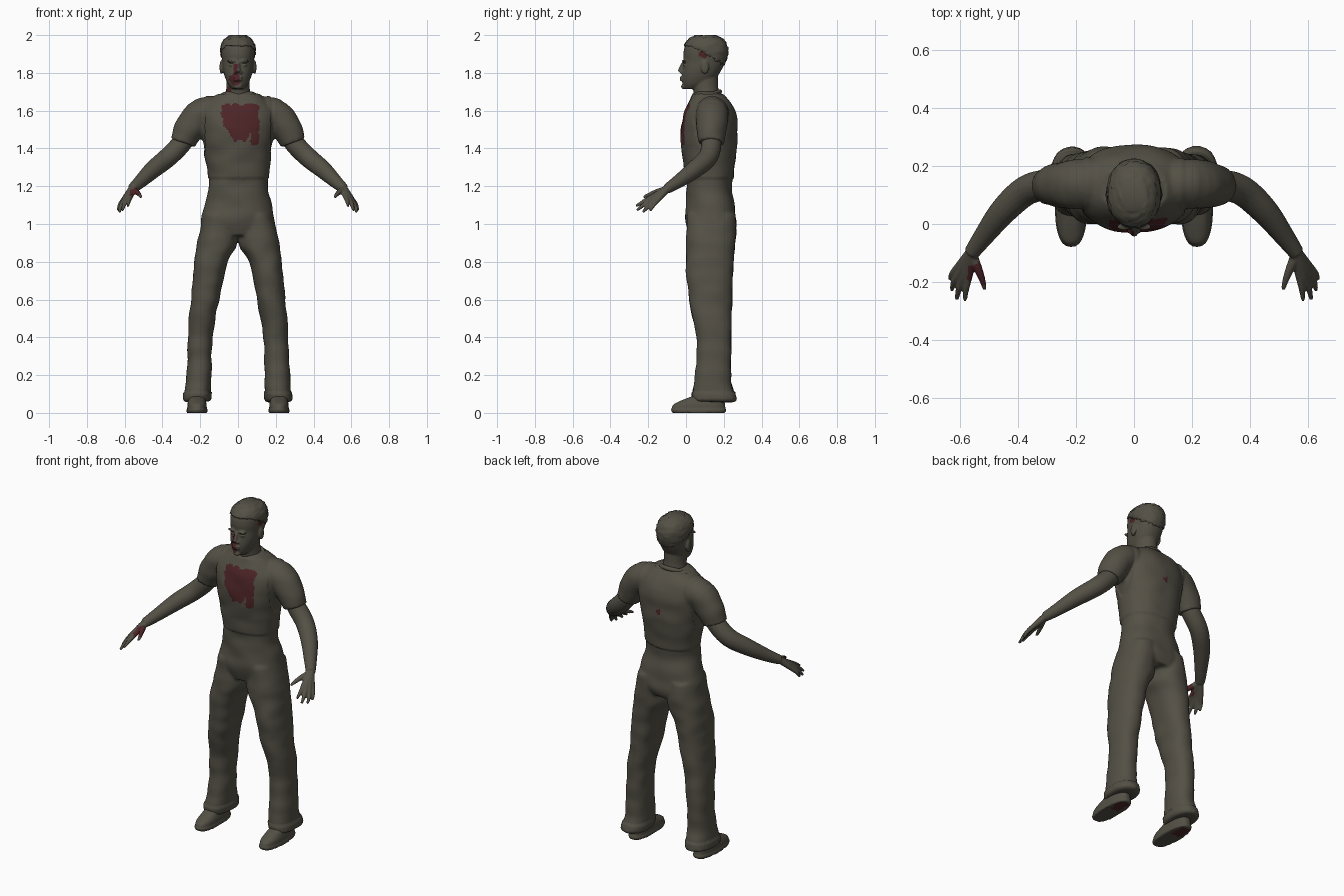
import bpy, bmesh, math, random
from mathutils import Vector, Matrix, noise

random.seed(4)
if "Cube" in bpy.data.objects:
    bpy.data.objects.remove(bpy.data.objects["Cube"])


def material(name, color):
    m = bpy.data.materials.new(name)
    m.use_nodes = True
    m.diffuse_color = color
    m.node_tree.nodes["Principled BSDF"].inputs["Base Color"].default_value = color
    return m


OLIVE = material("drab olive", (0.088, 0.080, 0.060, 1))
BLOOD = material("dried blood", (0.075, 0.018, 0.020, 1))


def spline(rows, steps=5):
    """Smooth in-between rows through the control rows."""
    out = []
    for i in range(len(rows) - 1):
        a, b, c, d = (rows[max(0, min(len(rows) - 1, i + k))] for k in (-1, 0, 1, 2))
        for s in range(steps):
            t = s / steps
            out.append([q + 0.5 * t * (r - p + t * (2*p - 5*q + 4*r - s4 + t * (3*(q - r) + s4 - p)))
                        for p, q, r, s4 in zip(a, b, c, d)])
    return out + [list(rows[-1])]


def skin_rings(bm, rings):
    loops = [[bm.verts.new(p) for p in ring] for ring in rings]
    n = len(loops[0])
    for a, b in zip(loops, loops[1:]):
        for i in range(n):
            bm.faces.new((a[i], a[(i + 1) % n], b[(i + 1) % n], b[i]))
    bm.faces.new(loops[0][::-1])
    bm.faces.new(loops[-1])


def stack(bm, rows, power=2.3, grow=0.0, n=40):
    """Upright loft; each row is z, centre x, half width, front y, back y."""
    rings = []
    for z, cx, rx, front, back in spline(rows):
        ring = []
        for i in range(n):
            a = math.tau * i / n
            c, s = math.cos(a), math.sin(a)
            px = math.copysign(abs(c) ** (2 / power), c) * (rx + grow)
            py = math.copysign(abs(s) ** (2 / power), s) * ((back - front) / 2 + grow)
            ring.append((cx + px, (front + back) / 2 + py, z))
        rings.append(ring)
    skin_rings(bm, rings)


def tube(bm, rows, n=18):
    """Loft along a path; each row is x, y, z, radius."""
    rows = spline(rows)
    pts = [Vector(r[:3]) for r in rows]
    rings = []
    side = None
    for i, p in enumerate(pts):
        d = (pts[min(i + 1, len(pts) - 1)] - pts[max(i - 1, 0)]).normalized()
        side = d.orthogonal() if side is None else side - d * side.dot(d)
        side.normalize()
        up = d.cross(side)
        rings.append([p + rows[i][3] * (side * math.cos(math.tau * k / n) + up * math.sin(math.tau * k / n))
                      for k in range(n)])
    skin_rings(bm, rings)


def ball(bm, pos, size):
    mat = Matrix.Translation(pos) @ Matrix.Diagonal((*size, 1))
    bmesh.ops.create_uvsphere(bm, u_segments=20, v_segments=12, radius=1, matrix=mat)


def flip(rows, s):
    return [(r[0] * s, *r[1:]) for r in rows]


def make(name, bm, voxel=0, smooth=2, bloody=None, shape=None):
    """Turn the pieces into one fused, smooth object and stain it by rule."""
    bmesh.ops.recalc_face_normals(bm, faces=bm.faces)
    mesh = bpy.data.meshes.new(name)
    bm.to_mesh(mesh)
    bm.free()
    ob = bpy.data.objects.new(name, mesh)
    bpy.context.scene.collection.objects.link(ob)
    if voxel:
        rm = ob.modifiers.new("fuse", 'REMESH')
        rm.mode, rm.voxel_size = 'VOXEL', voxel
        sm = ob.modifiers.new("soften", 'SMOOTH')
        sm.iterations, sm.factor = smooth, 0.5
        dg = bpy.context.evaluated_depsgraph_get()
        mesh = bpy.data.meshes.new_from_object(ob.evaluated_get(dg))
        ob.modifiers.clear()
        ob.data = mesh
        mesh.name = name
    mesh.materials.clear()
    mesh.materials.append(OLIVE)
    mesh.materials.append(BLOOD)
    if shape:
        moves = [v.normal * shape(v.co, v.normal) for v in mesh.vertices]
        for v, m in zip(mesh.vertices, moves):
            v.co += m
    for p in mesh.polygons:
        p.use_smooth = True
        ragged = p.center + 0.012 * noise.noise_vector(p.center * 40)
        p.material_index = int(bool(bloody and bloody(ragged, p.normal)))
    return ob


def near(p, pos, r):
    return (p - Vector(pos)).length < r


# Clothing: torso, trouser legs and short sleeves fused together
bm = bmesh.new()
stack(bm, [(0.94, 0, 0.17, 0.02, 0.25), (1.0, 0, 0.195, 0, 0.268), (1.1, 0, 0.178, 0, 0.258),
           (1.2, 0, 0.155, 0, 0.24), (1.3, 0, 0.162, -0.005, 0.253), (1.4, 0, 0.178, -0.018, 0.264),
           (1.5, 0, 0.192, -0.022, 0.266), (1.58, 0, 0.2, -0.008, 0.258), (1.64, 0, 0.165, 0.02, 0.235),
           (1.68, 0, 0.115, 0.04, 0.2), (1.70, 0, 0.075, 0.05, 0.175)])
for s in (-1, 1):
    stack(bm, [(z, cx * s, *rest) for z, cx, *rest in (
        (1.05, 0.1, 0.08, 0.01, 0.26), (0.95, 0.108, 0.1, 0, 0.264), (0.88, 0.116, 0.105, 0, 0.26),
        (0.8, 0.143, 0.088, 0, 0.252), (0.6, 0.174, 0.075, 0.015, 0.243), (0.4, 0.2, 0.066, 0.055, 0.24),
        (0.2, 0.207, 0.066, 0.052, 0.237), (0.12, 0.212, 0.069, 0.035, 0.25), (0.065, 0.217, 0.07, 0.04, 0.265))])
    tube(bm, flip([(0.08, 0.14, 1.58, 0.08), (0.19, 0.138, 1.582, 0.086), (0.26, 0.135, 1.502, 0.078),
                   (0.293, 0.133, 1.428, 0.068)], s), 28)


def cloth_shape(p, n):
    fold = 0.007 * noise.noise(Vector((p.x * 9, p.y * 7, p.z * 12)))
    bib = abs(p.x) < 0.172 and 1.24 < p.z < 1.685
    cuff = p.z < 0.11
    return fold + (0.006 if bib or cuff else 0)


def cloth_blood(p, n):
    if n.y > 0:
        return near(p, (0.0, 0.265, 1.47), 0.02)
    patch = 1.44 < p.z < 1.635 and abs(p.x - 0.012) < 0.1 - max(0, 1.54 - p.z) * 0.7
    drip = 1.42 < p.z < 1.55 and abs(p.x - 0.09) < 0.022
    return patch or drip


make("clothing", bm, 0.009, 3, cloth_blood, cloth_shape)

# Collar around the neck
bm = bmesh.new()
tube(bm, [(0.078 * math.sin(a), 0.108 - 0.07 * math.cos(a), 1.675 - 0.025 * math.cos(a), 0.013)
          for a in (math.tau * k / 12 for k in range(13))], 10)
make("collar", bm)

# Head, with neck, nose, lips, brows, eyes and ears
HEAD = [(1.715, 0, 0.03, -0.005, 0.06), (1.74, 0, 0.052, -0.018, 0.125), (1.78, 0, 0.07, -0.022, 0.165),
        (1.82, 0, 0.08, -0.018, 0.19), (1.86, 0, 0.084, -0.012, 0.208), (1.9, 0, 0.088, -0.014, 0.218),
        (1.94, 0, 0.086, -0.006, 0.214), (1.97, 0, 0.07, 0.015, 0.195), (1.99, 0, 0.04, 0.05, 0.155)]
bm = bmesh.new()
stack(bm, HEAD, 2.2)
stack(bm, [(1.6, 0, 0.085, 0.05, 0.2), (1.68, 0, 0.068, 0.042, 0.178), (1.73, 0, 0.061, 0.035, 0.17),
           (1.79, 0, 0.06, 0.03, 0.17)], 2)
tube(bm, [(0, -0.012, 1.855, 0.009), (0, -0.024, 1.83, 0.011), (0, -0.032, 1.805, 0.014)], 12)
for z in (1.763, 1.775):
    ball(bm, (0, -0.024, z), (0.026, 0.01, 0.006))
ball(bm, (0, -0.012, 1.728), (0.022, 0.014, 0.014))
for s in (-1, 1):
    ball(bm, (0.014 * s, -0.022, 1.802), (0.01, 0.012, 0.008))
    ball(bm, (0.034 * s, -0.01, 1.862), (0.027, 0.012, 0.007))
    ball(bm, (0.034 * s, -0.006, 1.842), (0.014, 0.01, 0.006))
    ball(bm, (0.088 * s, 0.1, 1.83), (0.01, 0.022, 0.036))


def head_blood(p, n):
    mouth = near(p, (-0.02, -0.02, 1.765), 0.034)
    streak = abs(p.x + 0.012) < 0.013 and 1.77 < p.z < 1.85 and p.y < 0.02
    return (mouth or streak or near(p, (-0.062, 0.07, 1.7), 0.03)
            or near(p, (0.088, 0.09, 1.895), 0.02))


make("head", bm, 0.005, 2, head_blood)

# Cropped hair following the skull
bm = bmesh.new()
stack(bm, HEAD, 2.2, 0.005)
low = [v for v in bm.verts if v.co.z < 1.935 - 0.55 * max(0, v.co.y - 0.02)
       + 0.006 * noise.noise(v.co * 60)]
bmesh.ops.delete(bm, geom=low, context='VERTS')
for v in bm.verts:
    v.co += Vector((random.uniform(-1, 1), random.uniform(-1, 1), random.uniform(0, 2))) * 0.003
    v.co.z += 0.005 * max(0, (v.co.z - 1.94) / 0.05)
hair = make("hair", bm)
thick = hair.modifiers.new("thickness", 'SOLIDIFY')
thick.thickness = 0.01

# Arms with spread fingers
FINGERS = [((0.567, -0.165, 1.152), (0.578, -0.22, 1.122), (0.583, -0.264, 1.095)),
           ((0.582, -0.17, 1.145), (0.602, -0.22, 1.105), (0.611, -0.26, 1.072)),
           ((0.597, -0.165, 1.135), (0.62, -0.2, 1.095), (0.628, -0.228, 1.062)),
           ((0.603, -0.145, 1.132), (0.626, -0.172, 1.1), (0.634, -0.19, 1.07))]
for s, side in ((-1, "right"), (1, "left")):
    bm = bmesh.new()
    tube(bm, flip([(0.25, 0.135, 1.5, 0.05), (0.3, 0.135, 1.425, 0.053), (0.372, 0.115, 1.352, 0.052),
                   (0.45, 0.045, 1.288, 0.047), (0.52, -0.045, 1.222, 0.035), (0.56, -0.1, 1.187, 0.027)], s))
    for f in FINGERS:
        wrist = (0.562, -0.1, 1.185)
        tube(bm, flip([(*wrist, 0.02), (*f[0], 0.0145), (*f[1], 0.0115), (*f[2], 0.007)], s), 12)
    tube(bm, flip([(0.558, -0.105, 1.183, 0.018), (0.537, -0.155, 1.17, 0.015),
                   (0.522, -0.195, 1.155, 0.011), (0.514, -0.225, 1.142, 0.007)], s), 12)
    make(side + "_arm", bm, 0.005, 2, lambda p, n: near(p, (-0.532, -0.175, 1.165), 0.045))

    # Shoe with a wider sole
    bm = bmesh.new()
    stack(bm, [(z, 0.217 * s, *rest) for z, *rest in (
        (0.0, 0.054, -0.072, 0.208), (0.016, 0.056, -0.08, 0.214), (0.022, 0.052, -0.076, 0.209),
        (0.045, 0.051, -0.066, 0.207), (0.068, 0.046, -0.02, 0.203), (0.1, 0.042, 0.06, 0.2),
        (0.13, 0.04, 0.08, 0.2))], 2.5)
    make(side + "_shoe", bm, 0.006, 1,
         lambda p, n: n.z < -0.5 and 0.09 < p.y < 0.19 and abs(abs(p.x) - 0.22) < 0.03)
